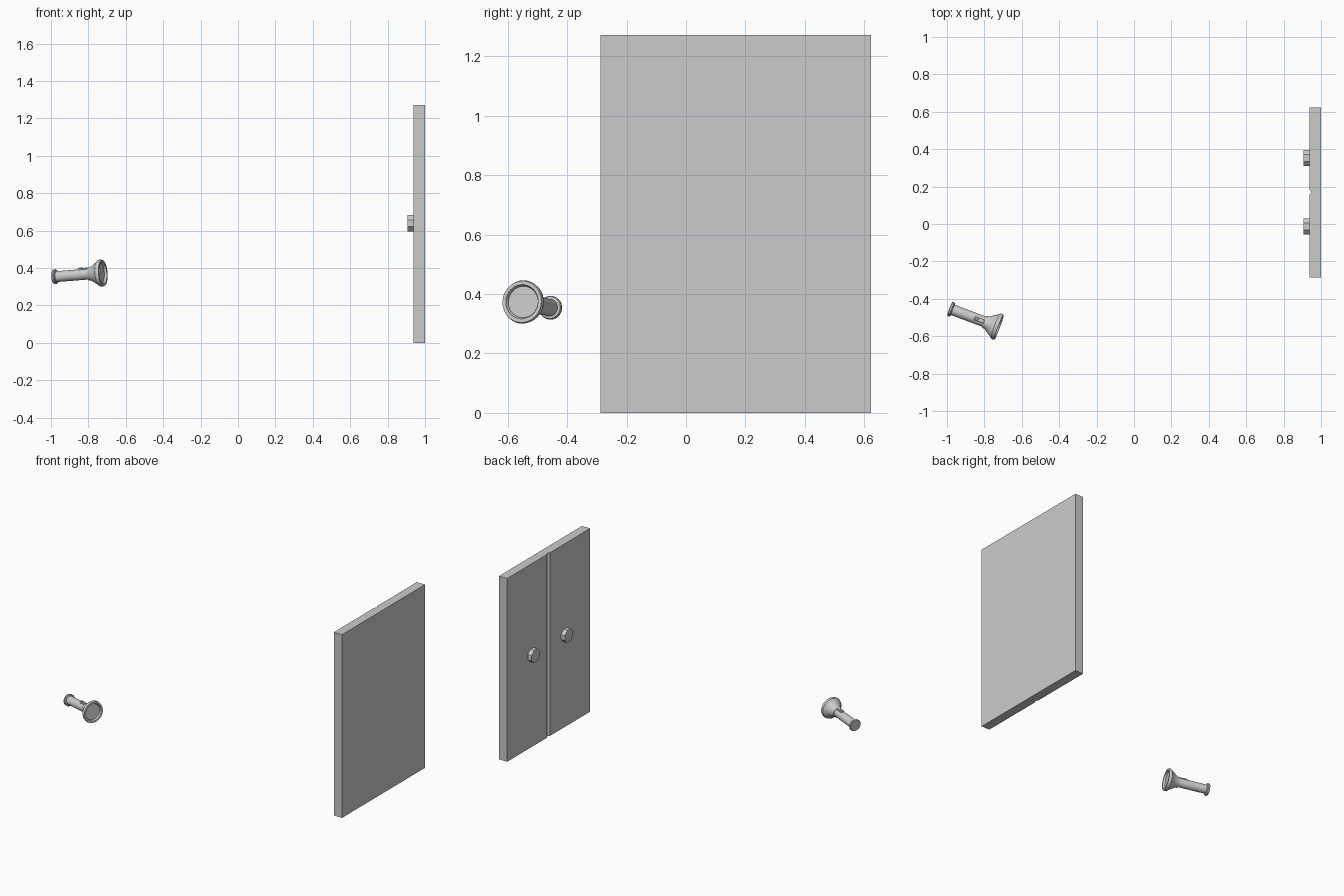
import bpy, bmesh, math
from mathutils import Vector, Matrix

if "Cube" in bpy.data.objects:
    bpy.data.objects.remove(bpy.data.objects["Cube"])


def make(name, bm, matrix=None, smooth=False):
    bmesh.ops.recalc_face_normals(bm, faces=bm.faces)
    me = bpy.data.meshes.new(name)
    bm.to_mesh(me)
    bm.free()
    ob = bpy.data.objects.new(name, me)
    bpy.context.collection.objects.link(ob)
    if matrix:
        ob.matrix_world = matrix
    if smooth:
        bpy.ops.object.select_all(action='DESELECT')
        ob.select_set(True)
        bpy.context.view_layer.objects.active = ob
        bpy.ops.object.shade_smooth_by_angle(angle=math.radians(35))
    return ob


def extrude(name, pts, vec):
    bm = bmesh.new()
    face = bm.faces.new([bm.verts.new(p) for p in pts])
    new = bmesh.ops.extrude_face_region(bm, geom=[face], use_keep_orig=True)
    bmesh.ops.translate(bm, vec=vec, verts=[v for v in new['geom'] if isinstance(v, bmesh.types.BMVert)])
    return make(name, bm)


def box(name, centre, size, matrix):
    bm = bmesh.new()
    bmesh.ops.create_cube(bm, size=1, matrix=Matrix.Translation(centre) @ Matrix.Diagonal((*size, 1)))
    bmesh.ops.bevel(bm, geom=bm.edges[:], offset=min(size) * 0.2, segments=1, affect='EDGES')
    return make(name, bm, matrix)


# double door panel with a V groove down the middle
X0, X1, Y0, Y1, H, MID = 0.937, 1.0, -0.287, 0.623, 1.272, 0.17
extrude("double_door", [(X0, Y0, 0), (X1, Y0, 0), (X1, Y1, 0), (X0, Y1, 0),
                        (X0, MID + 0.015, 0), (X0 + 0.012, MID, 0), (X0, MID - 0.015, 0)], (0, 0, H))

# octagonal door knobs
for side, name in ((-1, "knob_front"), (1, "knob_back")):
    ring = [(X0 - 0.03, MID + side * 0.183 + 0.047 * math.cos(a), 0.64 + 0.047 * math.sin(a))
            for a in (math.radians(22.5 + 45 * i) for i in range(8))]
    extrude(name, ring, (0.031, 0, 0))

# torch frame: local z runs from tail to lens, local y points up
tail, lens = Vector((-0.985, -0.453, 0.353)), Vector((-0.722, -0.552, 0.374))
axis = (lens - tail).normalized()
right = Vector((0, 0, 1)).cross(axis).normalized()
up = axis.cross(right)
frame = Matrix((right, up, axis)).transposed().to_4x4()
frame.translation = tail
L = (lens - tail).length


def lathe(name, profile, n=32):
    bm = bmesh.new()
    verts = [bm.verts.new((r, 0, z)) for r, z in profile]
    edges = [bm.edges.new(p) for p in zip(verts, verts[1:])]
    bmesh.ops.spin(bm, geom=verts + edges, cent=(0, 0, 0), axis=(0, 0, 1),
                   angle=math.tau, steps=n, use_duplicate=False)
    bmesh.ops.remove_doubles(bm, verts=bm.verts, dist=1e-5)
    return make(name, bm, frame, True)


# torch tail cap, tube, flared head and recessed glass
lathe("torch_body", [(0, 0), (0.037, 0), (0.040, 0.004), (0.040, 0.012), (0.037, 0.016),
                     (0.029, 0.018), (0.029, 0.205), (0, 0.205)])
lathe("torch_head", [(0, 0.198), (0.033, 0.198), (0.035, 0.202), (0.035, 0.212), (0.065, 0.257),
                     (0.071, 0.262), (0.073, L - 0.010), (0.070, L), (0.058, L),
                     (0.053, L - 0.012), (0, L - 0.012)])

# switch on top of the tube
box("switch_base", (0, 0.028, 0.172), (0.024, 0.014, 0.056), frame)
box("switch_button", (0, 0.035, 0.158), (0.013, 0.008, 0.018), frame)
